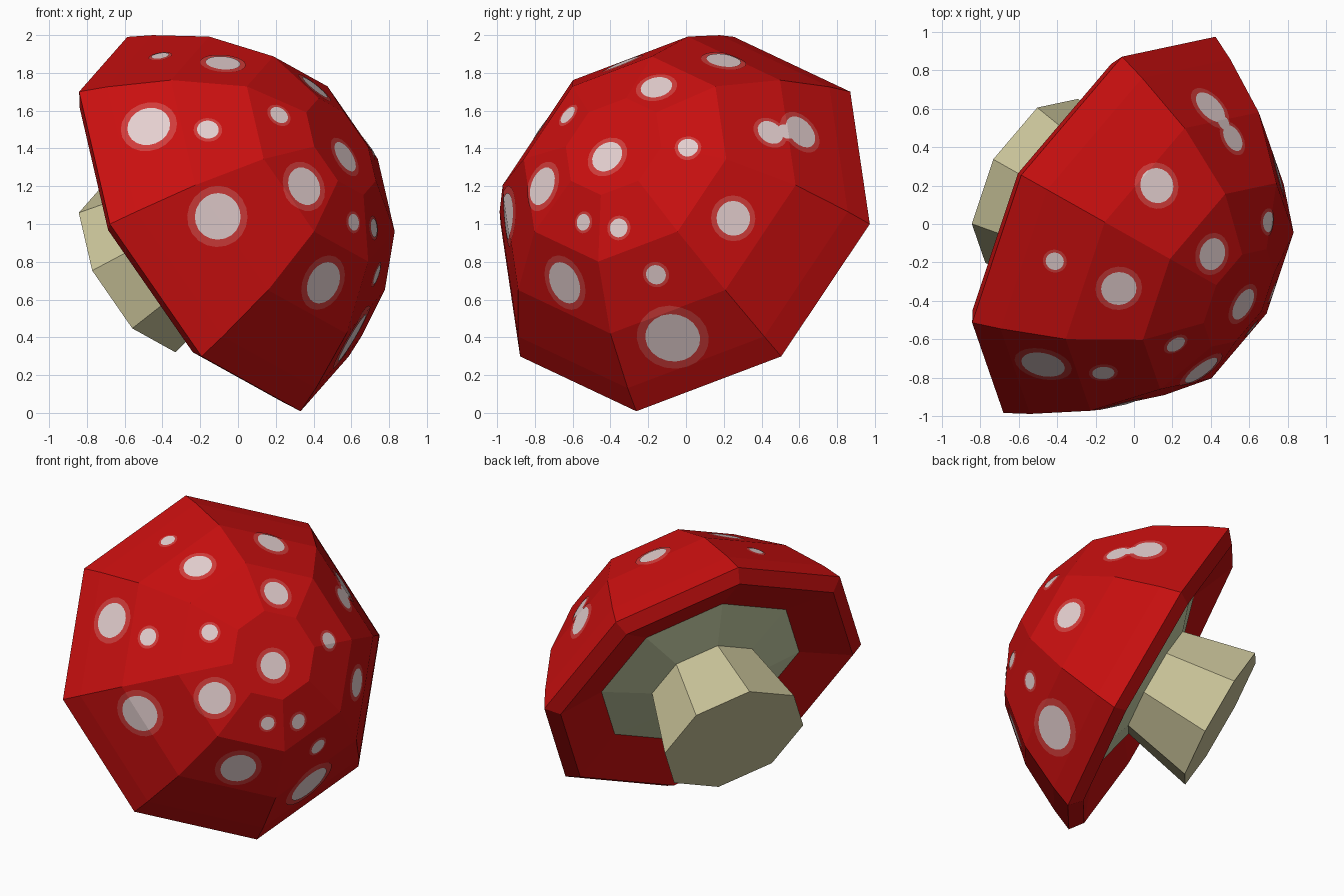
import bpy, bmesh, math
from mathutils import Vector
from mathutils.bvhtree import BVHTree

if "Cube" in bpy.data.objects:
    bpy.data.objects.remove(bpy.data.objects["Cube"])

# Tilted frame of the mushroom: N is the cap axis, U and W span the rim plane
CENTRE = Vector((-0.135, 0.0, 0.995))
W = Vector((0.491, 0.871, 0.0)).normalized()
N = Vector((0.769, -0.434, 0.469)).normalized()
U = W.cross(N).normalized()
N = U.cross(W)
SIDES = 8


def material(name, srgb):
    m = bpy.data.materials.new(name)
    lin = [((c / 255 + 0.055) / 1.055) ** 2.4 if c > 10 else c / 255 / 12.92 for c in srgb]
    m.diffuse_color = (*lin, 1)
    m.use_nodes = True
    m.node_tree.nodes["Principled BSDF"].inputs["Base Color"].default_value = m.diffuse_color
    return m


RED = material("cap red", (200, 15, 15))
CREAM = material("stem cream", (200, 194, 152))
GILL = material("gill grey green", (195, 203, 163))
RIM = material("spot edge pink red", (208, 60, 58))
SPOT = material("spot pale", (228, 207, 207))


def lathe(profile, cap_top=False, cap_bottom=False):
    """Turn (radius, height) points, listed from the top down, around the axis."""
    bm = bmesh.new()
    rings = []
    for r, h in profile:
        ring = []
        for k in range(SIDES):
            a = math.tau * k / SIDES
            ring.append(bm.verts.new(CENTRE + N * h + (U * math.cos(a) + W * math.sin(a)) * r))
        rings.append(ring)
    for a, b in zip(rings, rings[1:]):
        for i in range(SIDES):
            j = (i + 1) % SIDES
            bm.faces.new((a[i], b[i], b[j], a[j]))
    if cap_top:
        bm.faces.new(rings[0])
    if cap_bottom:
        bm.faces.new(rings[-1][::-1])
    bm.normal_update()
    return bm


def make_object(name, bm, mat):
    me = bpy.data.meshes.new(name)
    bm.to_mesh(me)
    bm.free()
    me.materials.append(mat)
    ob = bpy.data.objects.new(name, me)
    bpy.context.collection.objects.link(ob)
    return ob


# Cap: faceted dome, bevelled rim and hollow underside
DOME = [(0.29, 0.885), (0.615, 0.745), (0.89, 0.45), (1.058, 0.15), (1.122, 0.01)]
make_object("cap", lathe(DOME + [(1.035, -0.058), (0.70, 0.05)], cap_top=True), RED)

# Gills and stem
make_object("gills", lathe([(0.70, 0.05), (0.38, -0.04)]), GILL)
make_object("stem", lathe([(0.38, -0.04), (0.49, -0.515)], cap_bottom=True), CREAM)

# Spots: thin discs cut out of the dome surface so they follow its facets
dome = lathe(DOME, cap_top=True)
tree = BVHTree.FromBMesh(dome)


def cut_disc(name, centre, normal, radius, lift, mat):
    bm = dome.copy()
    side = normal.orthogonal().normalized()
    other = normal.cross(side)
    planes = [(centre - normal * 0.3, -normal)]
    for i in range(20):
        a = math.tau * i / 20
        d = side * math.cos(a) + other * math.sin(a)
        planes.append((centre + d * radius, d))
    for co, no in planes:
        bmesh.ops.bisect_plane(bm, geom=bm.verts[:] + bm.edges[:] + bm.faces[:],
                               plane_co=co, plane_no=no, clear_outer=True)
    bmesh.ops.translate(bm, verts=bm.verts[:], vec=normal * lift)
    make_object(name, bm, mat)


SPOTS = [
    (-0.47, -0.72, 1.51, 0.15), (-0.16, -0.76, 1.49, 0.075), (0.22, -0.63, 1.58, 0.068),
    (-0.11, -0.93, 1.04, 0.16), (0.35, -0.76, 1.20, 0.135), (0.45, -0.64, 0.69, 0.15),
    (-0.08, -0.33, 1.84, 0.12), (-0.41, -0.19, 1.88, 0.062), (0.12, 0.20, 1.87, 0.12),
    (0.42, -0.16, 1.74, 0.11), (0.59, -0.43, 1.37, 0.115), (0.72, 0.01, 1.42, 0.07),
    (0.75, 0.25, 1.03, 0.12), (0.62, -0.55, 1.01, 0.058), (0.73, -0.36, 0.98, 0.065),
    (0.74, -0.16, 0.73, 0.07), (0.60, -0.07, 0.40, 0.19), (0.40, 0.61, 1.49, 0.125),
    (0.52, 0.45, 1.49, 0.095), (0.465, 0.53, 1.49, 0.06),
]
for i, (x, y, z, r) in enumerate(SPOTS, 1):
    co, no, _, _ = tree.find_nearest(Vector((x, y, z)))
    cut_disc(f"spot_edge_{i}", co, no, r, 0.003, RIM)
    cut_disc(f"spot_{i}", co, no, r * 0.76, 0.006, SPOT)
dome.free()
